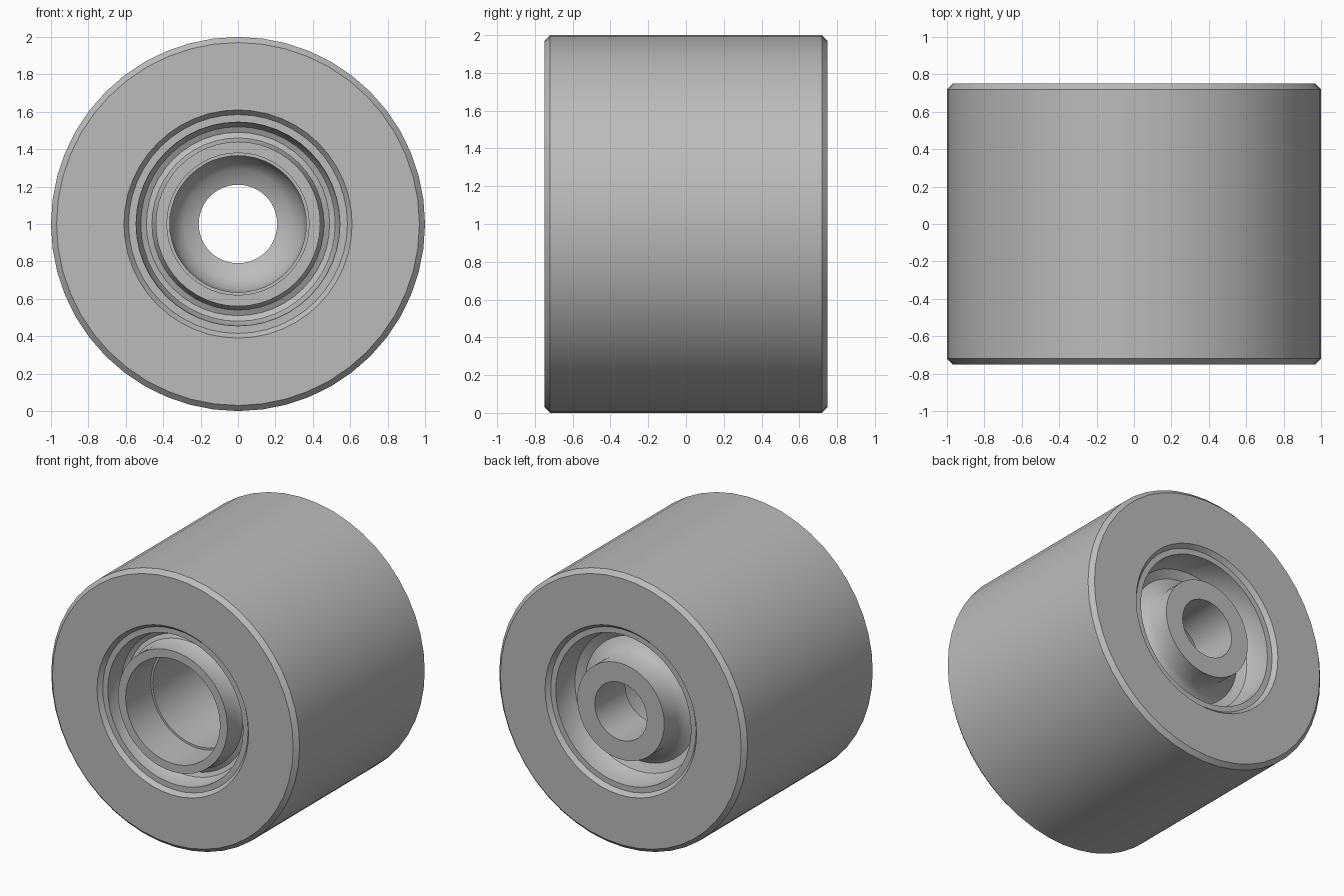
import bpy, bmesh, math

cube = bpy.data.objects.get("Cube")
if cube:
    bpy.data.objects.remove(cube, do_unlink=True)

grey = bpy.data.materials.new("plain_grey")
grey.use_nodes = True
COLOUR = (0.5, 0.5, 0.5, 1)
grey.diffuse_color = COLOUR
grey.node_tree.nodes["Principled BSDF"].inputs["Base Color"].default_value = COLOUR


def lathe(name, profile, sides):
    """Spin a closed (radius, y) profile around the roller's axis."""
    bm = bmesh.new()
    rings = []
    for r, y in profile:
        ring = []
        for i in range(sides):
            a = math.tau * i / sides
            ring.append(bm.verts.new((r * math.sin(a), y, 1 + r * math.cos(a))))
        rings.append(ring)
    for k, ring in enumerate(rings):
        following = rings[(k + 1) % len(rings)]
        for i in range(sides):
            j = (i + 1) % sides
            bm.faces.new((ring[i], ring[j], following[j], following[i]))
    bmesh.ops.recalc_face_normals(bm, faces=bm.faces)
    mesh = bpy.data.meshes.new(name)
    bm.to_mesh(mesh)
    bm.free()
    mesh.materials.append(grey)
    obj = bpy.data.objects.new(name, mesh)
    bpy.context.collection.objects.link(obj)
    bpy.ops.object.select_all(action="DESELECT")
    obj.select_set(True)
    bpy.context.view_layer.objects.active = obj
    bpy.ops.object.shade_smooth_by_angle(angle=math.radians(35))
    return obj


# Outer rim with chamfered edges, as (radius, distance from middle)
rim = [(1.0, 0.72), (0.97, 0.75), (0.61, 0.75), (0.585, 0.72), (0.545, 0.72)]

# Rounded grooves around the hub: narrow in front, wide behind
front_groove = [(0.54, 0.64), (0.52, 0.60), (0.49, 0.585), (0.46, 0.60), (0.44, 0.64)]
back_groove = [(0.54, 0.61), (0.51, 0.55), (0.45, 0.52), (0.39, 0.55), (0.35, 0.61)]

# Wide front bore with a rounded end, then the narrow through hole
bore = [(0.44, -0.75), (0.38, -0.75), (0.38, -0.46), (0.365, -0.46),
        (0.365, 0.20), (0.35, 0.30), (0.29, 0.37), (0.21, 0.40),
        (0.21, 0.75), (0.35, 0.75)]

front = [(r, -y) for r, y in rim + front_groove]
back = [(r, y) for r, y in rim + back_groove]
lathe("roller_body", front + bore + back[::-1], 48)
